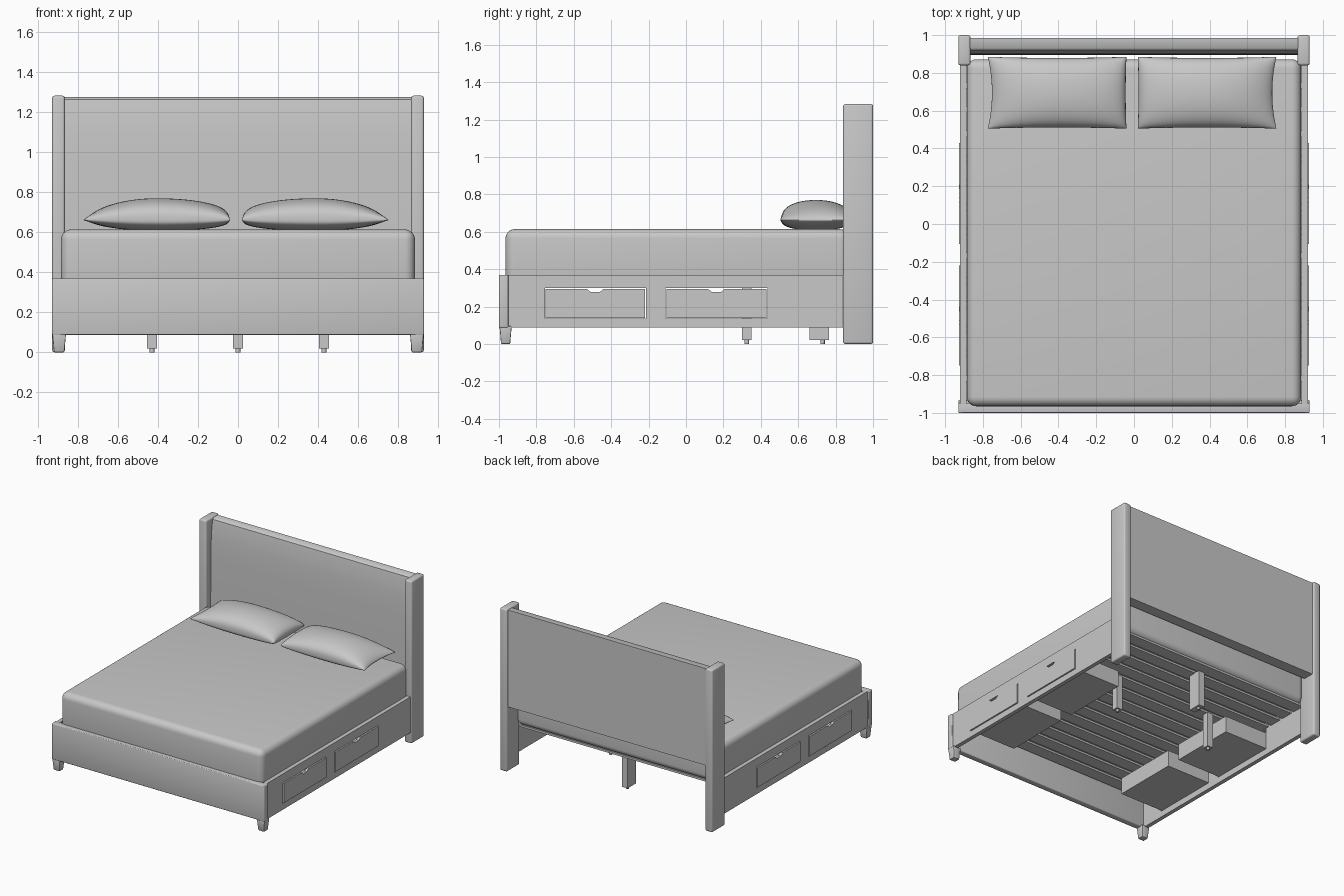
import bpy, bmesh, math
from mathutils import Vector

default = bpy.data.objects.get("Cube")
if default:
    bpy.data.objects.remove(default, do_unlink=True)

grey = bpy.data.materials.new("soft_grey")
grey.use_nodes = True
colour = (0.58, 0.58, 0.58, 1)
grey.diffuse_color = colour
grey.node_tree.nodes["Principled BSDF"].inputs["Base Color"].default_value = colour

DRAWERS = (("front", -0.75, -0.22), ("back", -0.105, 0.43))
DRAWER_LOW, DRAWER_HIGH, GAP = 0.14, 0.295, 0.005


def finish(name, bm, smooth=True):
    bmesh.ops.recalc_face_normals(bm, faces=bm.faces[:])
    mesh = bpy.data.meshes.new(name)
    bm.to_mesh(mesh)
    bm.free()
    mesh.materials.append(grey)
    obj = bpy.data.objects.new(name, mesh)
    bpy.context.collection.objects.link(obj)
    if smooth:
        bpy.ops.object.select_all(action="DESELECT")
        obj.select_set(True)
        bpy.context.view_layer.objects.active = obj
        bpy.ops.object.shade_smooth_by_angle(angle=math.radians(40))


def box(name, x, y, z, bevel=0.0, segments=3, taper=1.0):
    """Box from ranges; taper shrinks the bottom face."""
    bm = bmesh.new()
    bmesh.ops.create_cube(bm, size=1)
    spans = (sorted(x), sorted(y), sorted(z))
    for v in bm.verts:
        if v.co.z < 0:
            v.co.x *= taper
            v.co.y *= taper
        v.co = Vector([(a + b) / 2 + c * (b - a) for (a, b), c in zip(spans, v.co)])
    if bevel:
        bmesh.ops.bevel(bm, geom=bm.edges[:], offset=bevel, segments=segments,
                        profile=0.5, affect="EDGES")
    finish(name, bm, bevel > 0)


def extrude_x(name, outlines, x0, x1, smooth=False):
    """Extrude one or more adjoining (y, z) outlines from x0 to x1."""
    bm = bmesh.new()
    faces = [bm.faces.new([bm.verts.new((x0, y, z)) for y, z in outline])
             for outline in outlines]
    bmesh.ops.remove_doubles(bm, verts=bm.verts[:], dist=0.0001)
    new = bmesh.ops.extrude_face_region(bm, geom=faces)["geom"]
    bmesh.ops.translate(bm, vec=(x1 - x0, 0, 0),
                        verts=[g for g in new if isinstance(g, bmesh.types.BMVert)])
    finish(name, bm, smooth)


def side_rail(name, side):
    """Rail built as a grid of cells, leaving the drawer openings out."""
    ys = [-0.955] + [y for _, y0, y1 in DRAWERS for y in (y0 - GAP, y1 + GAP)] + [0.85]
    zs = [0.087, DRAWER_LOW - GAP, DRAWER_HIGH + GAP, 0.37]
    cells = []
    for i, (a, b) in enumerate(zip(ys, ys[1:])):
        for j, (c, d) in enumerate(zip(zs, zs[1:])):
            if not (j == 1 and i % 2 == 1):
                cells.append([(a, c), (b, c), (b, d), (a, d)])
    extrude_x(name, cells, side * 0.888, side * 0.92)


def drawer_front(name, side, y0, y1):
    """Thin plate with a finger notch in its top edge."""
    low, high, mid = DRAWER_LOW, DRAWER_HIGH, (y0 + y1) / 2
    outline = [(y0, low), (y1, low), (y1, high), (mid + 0.045, high),
               (mid + 0.025, high - 0.017), (mid - 0.025, high - 0.017),
               (mid - 0.045, high), (y0, high)]
    extrude_x(name, [outline], side * 0.905, side * 0.926)


def pillow(name, side, n=18):
    """Two bulged sheets welded along the seam; the outer end is more pointed."""
    bm = bmesh.new()
    steps = [math.sin(math.pi / 2 * i / n) for i in range(-n, n + 1)]
    for bulge in (0.108, -0.055):
        rows = []
        for u in steps:
            end, pinch = (0.6, 0.022) if u > 0 else (0.36, 0.004)
            row = []
            for v in steps:
                puff = max(0, 1 - u * u) ** end * max(0, 1 - v * v) ** 0.36
                px = u * (0.367 - pinch * (1 - v * v))
                py = v * (0.19 - 0.006 * (1 - u * u))
                row.append(bm.verts.new((side * (0.397 + px) - 0.01,
                                         0.695 + py, 0.662 + bulge * puff)))
            rows.append(row)
        for a, b in zip(rows, rows[1:]):
            for j in range(len(steps) - 1):
                bm.faces.new((a[j], a[j + 1], b[j + 1], b[j]))
    bmesh.ops.remove_doubles(bm, verts=bm.verts[:], dist=0.0002)
    finish(name, bm)


def foot_pad(name, x, y):
    bm = bmesh.new()
    bmesh.ops.create_cone(bm, cap_ends=True, segments=16, radius1=0.012,
                          radius2=0.012, depth=0.03)
    bmesh.ops.translate(bm, vec=(x, y, 0.015), verts=bm.verts[:])
    finish(name, bm)


# Headboard with a softly curved front, footboard and mattress
panel_profile = [(0.985, 0.51), (0.985, 1.276), (0.935, 1.276), (0.921, 1.265),
                 (0.91, 1.2), (0.902, 1.1), (0.897, 0.95), (0.896, 0.51)]
extrude_x("headboard_panel", [panel_profile], -0.87, 0.87, True)
box("footboard", (-0.93, 0.93), (-1, -0.95), (0.087, 0.37), 0.006)
box("mattress", (-0.885, 0.885), (-0.965, 0.872), (0.32, 0.614), 0.05, 6)

# Parts repeated on both sides
for side, label in ((1, "left"), (-1, "right")):
    box(label + "_headboard_wing", (side * 0.866, side * 0.93), (0.84, 1),
        (0, 1.283), 0.012)
    side_rail(label + "_side_rail", side)
    box(label + "_front_foot", (side * 0.86, side * 0.929), (-0.997, -0.932),
        (0, 0.095), 0.005, 2, 0.75)
    pillow(label + "_pillow", side)

    for place, y0, y1 in DRAWERS:
        drawer_front(f"{label}_{place}_drawer_front", side, y0, y1)
        box(f"{label}_{place}_drawer_box", (side * 0.51, side * 0.906),
            (y0, y1), (DRAWER_LOW, 0.27))

    box(label + "_support_leg", (side * 0.405, side * 0.455), (0.3, 0.35), (0.02, 0.3))
    foot_pad(label + "_support_pad", side * 0.43, 0.325)

# Centre support
box("centre_leg", (-0.025, 0.025), (0.66, 0.765), (0.02, 0.31))
foot_pad("centre_pad", 0, 0.73)

# Slats under the mattress
count = 14
for i in range(count):
    y = -0.88 + i * 1.68 / (count - 1)
    box(f"slat_{i + 1}", (-0.89, 0.89), (y - 0.05, y + 0.05), (0.305, 0.321))
